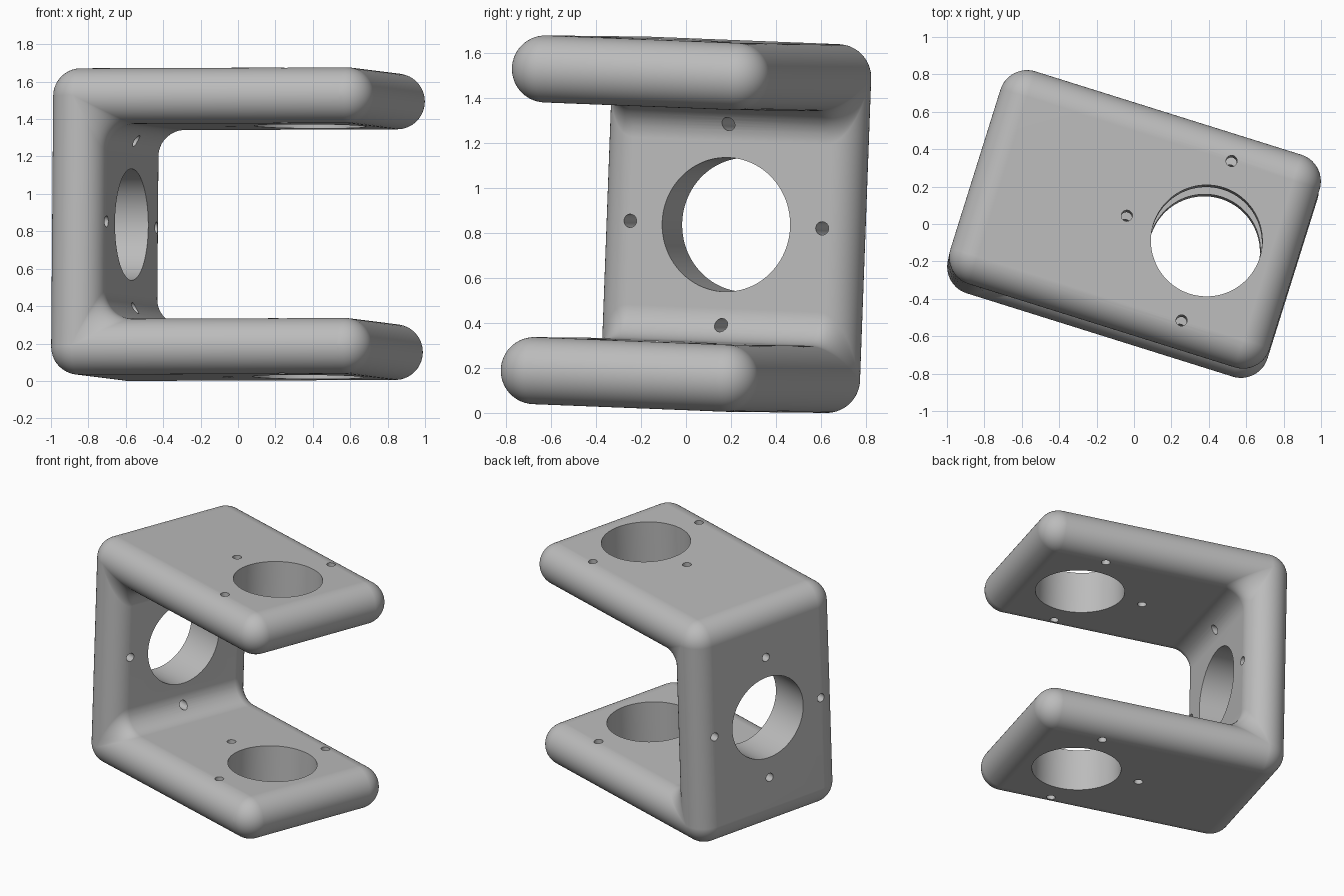
import bpy, bmesh
from math import sin, cos, pi, radians
from mathutils import Vector, Matrix

old = bpy.data.objects.get("Cube")
if old:
    bpy.data.objects.remove(old, do_unlink=True)

UNIT = 0.0298
R = 5 * UNIT            # half the plate thickness, also the edge radius
HL = 25 * UNIT          # half length, half width and half height of the mid surface
HW = 15 * UNIT
HH = 22.5 * UNIT
SEG = 14

grey = bpy.data.materials.new("plain grey")
grey.use_nodes = True
colour = (0.5, 0.5, 0.5, 1)
grey.diffuse_color = colour
grey.node_tree.nodes["Principled BSDF"].inputs["Base Color"].default_value = colour


def arc(base, centre, start, end, steps):
    """Arc points as (mid surface point, offset in edge radii)."""
    out = []
    for i in range(steps + 1):
        a = radians(start + (end - start) * i / steps)
        out.append((base, (centre[0] + cos(a), centre[1] + sin(a))))
    return out


# U-shaped section: leg tips, outer corners and inner fillets
section = arc((HL, HH), (0, 0), -90, 90, 2 * SEG)
section += arc((-HL, HH), (0, 0), 90, 180, SEG)
section += arc((-HL, -HH), (0, 0), 180, 270, SEG)
section += arc((HL, -HH), (0, 0), -90, 90, 2 * SEG)
section += arc((-HL, -HH), (2, 2), 270, 180, SEG)
section += arc((-HL, HH), (2, -2), 180, 90, SEG)

# Stations across the width, shrinking to the mid surface at both sides
stations = []
for side in (-1, 1):
    for i in range(SEG + 1):
        a = pi / 2 * i / SEG
        stations.append((side * (HW + R * sin(a)), R * cos(a) if i < SEG else 0))
stations.sort()

bm = bmesh.new()
rings = [[bm.verts.new((b[0] + h * o[0], v, b[1] + h * o[1])) for b, o in section]
         for v, h in stations]
n = len(section)
for r0, r1 in zip(rings, rings[1:]):
    for i in range(n):
        j = (i + 1) % n
        bm.faces.new((r0[i], r0[j], r1[j], r1[i]))
bmesh.ops.remove_doubles(bm, verts=bm.verts, dist=1e-5)
bmesh.ops.recalc_face_normals(bm, faces=bm.faces)


def make_object(name, bm):
    mesh = bpy.data.meshes.new(name)
    bm.to_mesh(mesh)
    bm.free()
    mesh.materials.append(grey)
    ob = bpy.data.objects.new(name, mesh)
    bpy.context.collection.objects.link(ob)
    return ob


bracket = make_object("bracket", bm)

# Hole cutters: a large bore with small screw holes around it
bm = bmesh.new()


def drill(pos, radius, depth, turn, segments):
    bmesh.ops.create_cone(bm, cap_ends=True, segments=segments, radius1=radius,
                          radius2=radius, depth=depth,
                          matrix=Matrix.Translation(pos) @ turn)


BORE, SCREW, PITCH = 10 * UNIT, UNIT, 15 * UNIT
upright = Matrix.Identity(4)
sideways = Matrix.Rotation(pi / 2, 4, "Y")
leg = Vector((0.40, 0, 0))
wall = Vector((-HL, 0, 0))
drill(leg, BORE, 3, upright, 96)
for d in ((-1, 0, 0), (0, 1, 0), (0, -1, 0)):
    drill(leg + Vector(d) * PITCH, SCREW, 3, upright, 24)
drill(wall, BORE, 4 * R, sideways, 96)
for d in ((0, 1, 0), (0, -1, 0), (0, 0, 1), (0, 0, -1)):
    drill(wall + Vector(d) * PITCH, SCREW, 4 * R, sideways, 24)
cutter = make_object("hole_cutter", bm)
cutter.hide_render = True

cut = bracket.modifiers.new("holes", "BOOLEAN")
cut.operation = "DIFFERENCE"
cut.solver = "EXACT"
cut.object = cutter
bpy.ops.object.select_all(action="DESELECT")
bpy.context.view_layer.objects.active = bracket
bracket.select_set(True)
bpy.ops.object.modifier_apply(modifier=cut.name)
bpy.data.objects.remove(cutter, do_unlink=True)

# Turn and lean the bracket, then stand it on the ground
lean = Vector((0, 0, 1)).rotation_difference(Vector((0.008, 0.037, 1)))
bracket.data.transform(lean.to_matrix().to_4x4() @ Matrix.Rotation(radians(-17.4), 4, "Z"))
lows, highs = [[f(v.co[k] for v in bracket.data.vertices) for k in range(3)] for f in (min, max)]
bracket.data.transform(Matrix.Translation((-(lows[0] + highs[0]) / 2,
                                           -(lows[1] + highs[1]) / 2, -lows[2])))

# Smooth rounds with crisp hole rims
bpy.ops.object.shade_smooth_by_angle(angle=radians(30))
weighted = bracket.modifiers.new("flat_faces", "WEIGHTED_NORMAL")
weighted.keep_sharp = True
